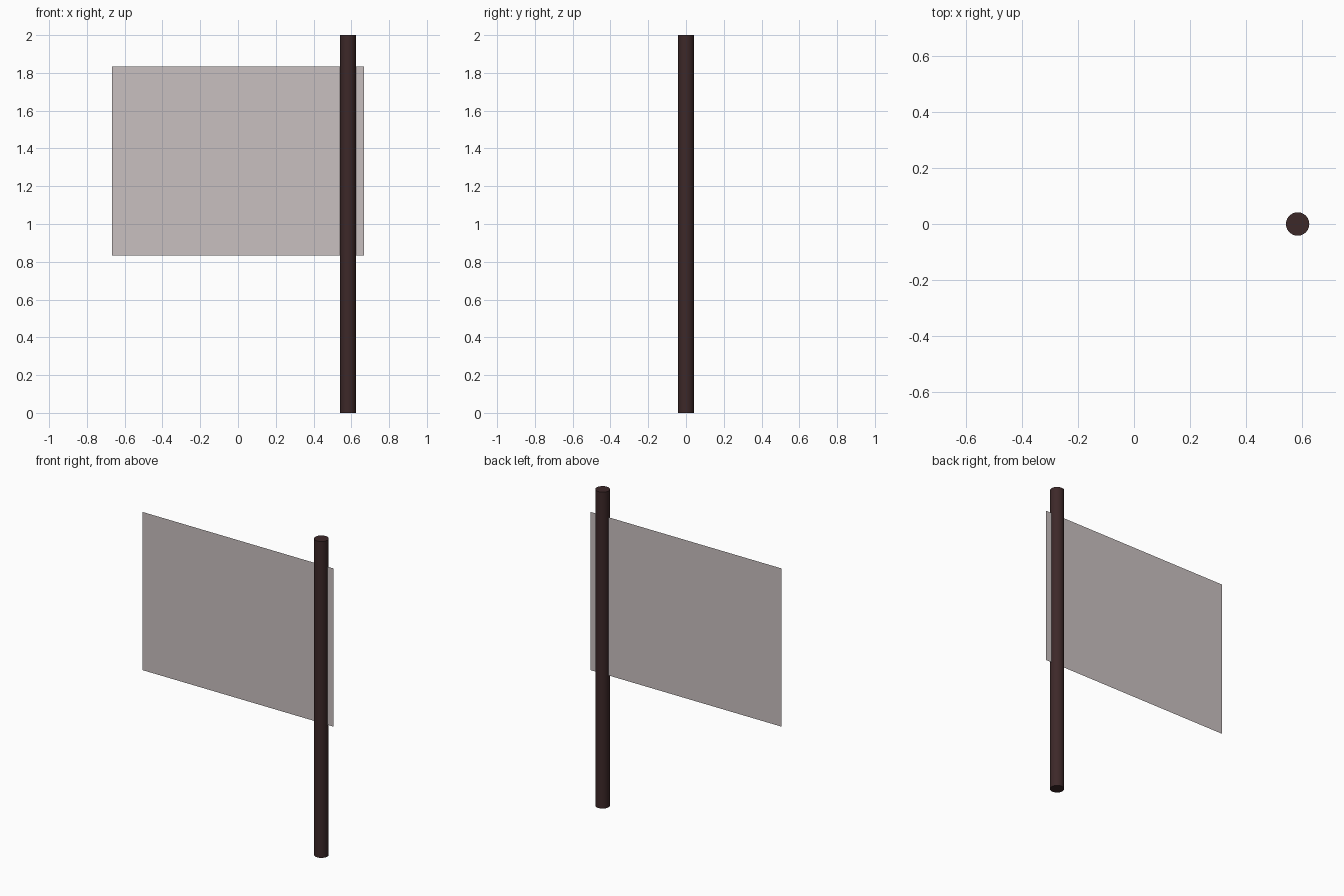
import bpy
import math

if "Cube" in bpy.data.objects:
    bpy.data.objects.remove(bpy.data.objects["Cube"])


def material(name, rgba):
    m = bpy.data.materials.new(name)
    m.diffuse_color = rgba
    m.use_nodes = True
    m.node_tree.nodes["Principled BSDF"].inputs["Base Color"].default_value = m.diffuse_color
    return m


pole_mat = material("dark brown", (0.046, 0.0212, 0.0215, 1.0))
cloth_mat = material("pale grey cloth", (0.584, 0.527, 0.527, 1.0))

# Upright pole
bpy.ops.mesh.primitive_cylinder_add(vertices=24, radius=0.0417, depth=2.0,
                                    location=(0.583, 0, 1.0))
pole = bpy.context.object
pole.name = "pole"
pole.data.materials.append(pole_mat)
bpy.ops.object.shade_smooth_by_angle(angle=math.radians(40))

# Flat flag sheet passing through the pole
x, z0, z1 = 0.6667, 0.8333, 1.8333
mesh = bpy.data.meshes.new("flag")
mesh.from_pydata([(-x, 0, z0), (x, 0, z0), (x, 0, z1), (-x, 0, z1)], [], [(0, 1, 2, 3)])
mesh.materials.append(cloth_mat)
flag = bpy.data.objects.new("flag", mesh)
bpy.context.collection.objects.link(flag)
